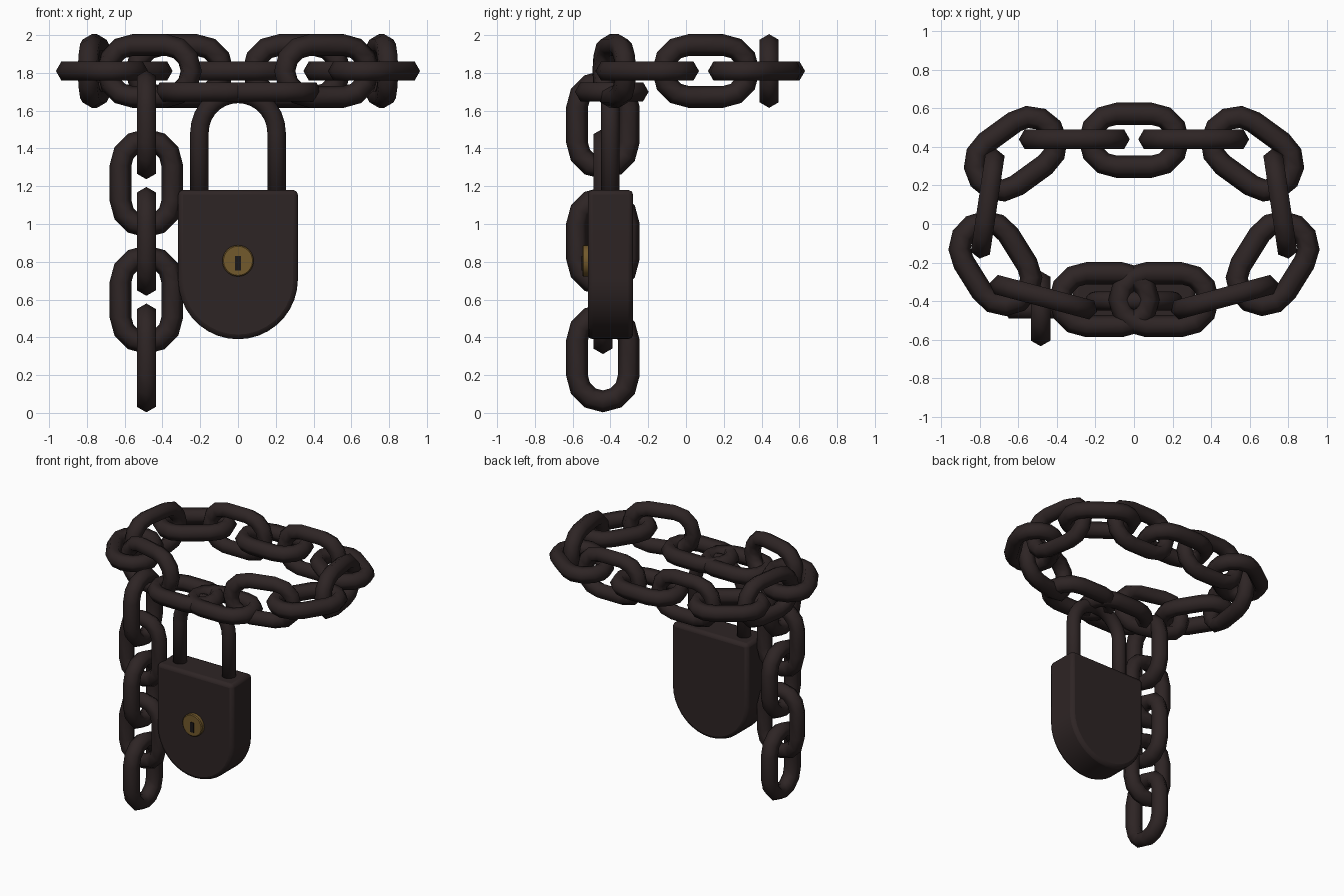
import bpy, bmesh, math
from math import sin, cos, pi, radians
from mathutils import Vector

default = bpy.data.objects.get("Cube")
if default:
    bpy.data.objects.remove(default, do_unlink=True)


def material(name, rgb):
    m = bpy.data.materials.new(name)
    m.use_nodes = True
    m.diffuse_color = (*rgb, 1)
    bsdf = m.node_tree.nodes["Principled BSDF"]
    bsdf.inputs["Base Color"].default_value = (*rgb, 1)
    bsdf.inputs["Roughness"].default_value = 0.7
    return m


iron = material("dark iron", (0.027, 0.018, 0.018))
brass = material("old brass", (0.17, 0.1, 0.025))
black = material("keyhole black", (0.011, 0.009, 0.009))


def add_object(name, mesh, location=(0, 0, 0), rotation=(0, 0, 0)):
    ob = bpy.data.objects.new(name, mesh)
    ob.location = location
    ob.rotation_euler = [radians(a) for a in rotation]
    bpy.context.collection.objects.link(ob)
    return ob


def finish(bm, name, mat):
    bmesh.ops.recalc_face_normals(bm, faces=bm.faces)
    mesh = bpy.data.meshes.new(name)
    bm.to_mesh(mesh)
    bm.free()
    mesh.materials.append(mat)
    return mesh


def arc(cx, cy, r, start, end, steps):
    """Points (x, y) and outward normals along an arc, in degrees."""
    angles = [radians(start + (end - start) * i / steps) for i in range(steps + 1)]
    return [(Vector((cx + r * cos(a), cy + r * sin(a), 0)),
             Vector((cos(a), sin(a), 0))) for a in angles]


def sweep(name, path, radius, sides, closed, mat):
    """Tube with a polygonal section along a flat path in local XY."""
    bm = bmesh.new()
    up = Vector((0, 0, 1))
    rings = []
    for p, n in path:
        ring = []
        for k in range(sides):
            a = 2 * pi * k / sides
            ring.append(bm.verts.new(p + radius * (n * cos(a) + up * sin(a))))
        rings.append(ring)
    count = len(rings)
    for i in range(count if closed else count - 1):
        a, b = rings[i], rings[(i + 1) % count]
        for k in range(sides):
            j = (k + 1) % sides
            bm.faces.new((a[k], a[j], b[j], b[k]))
    if not closed:
        bm.faces.new(rings[0])
        bm.faces.new(rings[-1])
    for f in bm.faces:
        f.smooth = True
    return finish(bm, name, mat)


def slab(name, outline, depth, mat):
    """Upright plate: (x, z) outline, extruded in y around its origin."""
    bm = bmesh.new()
    face = bm.faces.new([bm.verts.new((x, -depth / 2, z)) for x, z in outline])
    out = bmesh.ops.extrude_face_region(bm, geom=[face])
    verts = [v for v in out["geom"] if isinstance(v, bmesh.types.BMVert)]
    bmesh.ops.translate(bm, verts=verts, vec=(0, depth, 0))
    return finish(bm, name, mat)


def bevel(ob, width, segments):
    mod = ob.modifiers.new("Bevel", "BEVEL")
    mod.width = width
    mod.segments = segments
    mod.limit_method = "ANGLE"
    mod.angle_limit = radians(40)


# One chain link, long axis on local X, shared by the whole chain
oval = arc(0.093, 0, 0.137, -90, 90, 6) + arc(-0.093, 0, 0.137, 90, 270, 6)
link = sweep("chain_link", oval, 0.058, 6, True, iron)

# Chain ring: flat and upright links alternate
RING_Z = 1.81
add_object("back_link", link, (0, 0.435, RING_Z))
for side, tag in ((1, "left"), (-1, "right")):
    ring = [
        ("back_upright_link", 0.31, 0.44, RING_Z, 90, 0),
        ("back_corner_link", 0.615, 0.365, RING_Z, 0, -36),
        ("side_upright_link", 0.76, 0.105, RING_Z, 90, -81.5),
        ("front_corner_link", 0.72, -0.205, RING_Z, 0, 58),
        ("front_upright_link", 0.47, -0.38, RING_Z, 90, 15),
        ("lock_link", 0.155, -0.393, 1.7, 0, 0),
    ]
    for name, x, y, z, roll, turn in ring:
        add_object(f"{tag}_{name}", link, (side * x, y, z), (roll, 0, side * turn))

# Hanging chain, each link turned a quarter from the last
for i in range(5):
    add_object(f"hanging_link_{i + 1}", link, (-0.485, -0.44, 1.525 - 0.3085 * i),
               (90 * (i % 2), -90, 0))

# Padlock shackle: two legs joined by a half circle
LOCK_Y = -0.4
legs = Vector((0, -0.4, 0))
bow = arc(0, 0, 0.204, 0, 180, 14)
bow = [(bow[0][0] + legs, bow[0][1])] + bow + [(bow[-1][0] + legs, bow[-1][1])]
shackle = sweep("shackle", bow, 0.049, 12, False, iron)
add_object("shackle", shackle, (0, LOCK_Y, 1.485), (90, 0, 0))

# Padlock body: flat top and round bottom
outline = [(p.x, p.y) for p, n in arc(0, 0.707, 0.317, 180, 360, 18)]
outline += [(0.317, 1.18), (-0.317, 1.18)]
body = add_object("lock_body", slab("lock_body", outline, 0.24, iron), (0, LOCK_Y, 0))
bevel(body, 0.025, 2)

# Brass key cylinder and its slot
disc = [(p.x, p.y) for p, n in arc(0, 0, 0.083, 0, 345, 23)]
cylinder = add_object("key_cylinder", slab("key_cylinder", disc, 0.06, brass),
                      (0, -0.519, 0.805))
bevel(cylinder, 0.006, 1)
slot = [(-0.015, -0.05), (0.015, -0.05), (0.015, 0.025), (-0.015, 0.025)]
add_object("keyhole", slab("keyhole", slot, 0.006, black), (0, -0.549, 0.805))

# Smooth shading with sharp edges kept on the padlock
for ob in (body, cylinder):
    bpy.ops.object.select_all(action="DESELECT")
    ob.select_set(True)
    bpy.context.view_layer.objects.active = ob
    bpy.ops.object.shade_smooth_by_angle(angle=radians(35))
